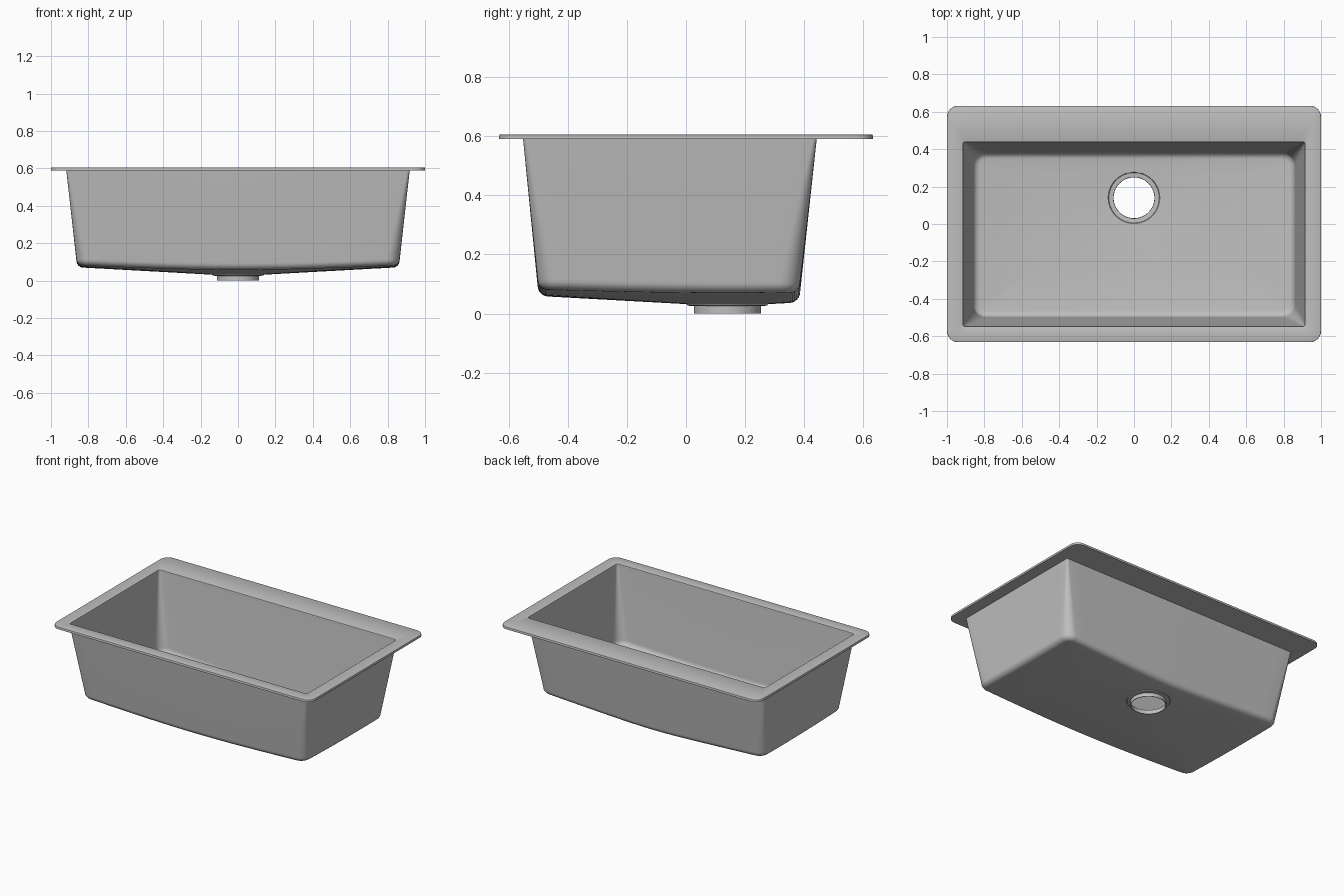
import bpy, bmesh
from math import pi, cos, sin, atan2, hypot

cube = bpy.data.objects.get("Cube")
if cube:
    bpy.data.objects.remove(cube)

# Single grey finish
grey = bpy.data.materials.new("satin_grey")
grey.use_nodes = True
tone = (0.52, 0.52, 0.52, 1)
grey.diffuse_color = tone
grey.node_tree.nodes["Principled BSDF"].inputs["Base Color"].default_value = tone

DRAIN_Y = 0.14
FLOOR_Z = 0.036
DRAIN_R = 0.138
RIM_TOP, RIM_LOW = 0.606, 0.59
SHEET = 0.004


def rounded_rect(half_x, y0, y1, r, edge=20, arc=8):
    """Outline with evenly divided sides, so that every ring has equal point counts."""
    pts = []
    corners = [(half_x - r, y1 - r), (-half_x + r, y1 - r),
               (-half_x + r, y0 + r), (half_x - r, y0 + r)]
    for i, (cx, cy) in enumerate(corners):
        for k in range(arc + 1):
            a = (i + k / arc) * pi / 2
            pts.append((cx + r * cos(a), cy + r * sin(a)))
        nx, ny = corners[(i + 1) % 4]
        a = (i + 1) * pi / 2
        sx, sy = pts[-1]
        ex, ey = nx + r * cos(a), ny + r * sin(a)
        for k in range(1, edge):
            pts.append((sx + (ex - sx) * k / edge, sy + (ey - sy) * k / edge))
    return pts


def level(outline, z):
    return [(x, y, z) for x, y in outline]


def cone_z(x, y):
    """Floor height, falling evenly to the drain."""
    return FLOOR_Z + 0.055 * (hypot(x, y - DRAIN_Y) - DRAIN_R)


def loft(name, rings):
    """Join the rings in a closed loop and shade the result."""
    bm = bmesh.new()
    loops = [[bm.verts.new(p) for p in ring] for ring in rings]
    n = len(loops[0])
    for a, b in zip(loops, loops[1:] + loops[:1]):
        for i in range(n):
            j = (i + 1) % n
            bm.faces.new((a[i], a[j], b[j], b[i]))
    bmesh.ops.recalc_face_normals(bm, faces=bm.faces)
    mesh = bpy.data.meshes.new(name)
    bm.to_mesh(mesh)
    bm.free()
    mesh.materials.append(grey)
    obj = bpy.data.objects.new(name, mesh)
    bpy.context.collection.objects.link(obj)
    bpy.ops.object.select_all(action='DESELECT')
    obj.select_set(True)
    bpy.context.view_layer.objects.active = obj
    bpy.ops.object.shade_smooth_by_angle(angle=0.5)
    return obj


def basin_skin(grow):
    """One side of the basin sheet, from the opening down to the drain seat."""
    rings = [level(rounded_rect(0.914 + grow, -0.547 - grow, 0.438 + grow, 0.012), RIM_LOW)]
    fillet, steps = 0.035, 6
    for k in range(steps + 1):
        a = k / steps * pi / 2
        inset = fillet * (1 - cos(a)) - grow
        lift = fillet * (1 - sin(a)) - grow
        outline = rounded_rect(0.86 - inset, -0.498 + inset, 0.382 - inset, 0.065 - inset)
        rings.append([(x, y, cone_z(x, y) + lift) for x, y in outline])
    # Floor runs radially to the drain seat
    angles = [atan2(y - DRAIN_Y, x) for x, y, z in rings[-1]]
    far = rings[-1]
    for t in (0.5, 1):
        ring = []
        for a, (x, y, z) in zip(angles, far):
            d = hypot(x, y - DRAIN_Y)
            d += (DRAIN_R - d) * t
            px, py = d * cos(a), DRAIN_Y + d * sin(a)
            ring.append((px, py, cone_z(px, py) - grow))
        rings.append(ring)
    return rings


# Basin: inner and outer skins
loft("basin", basin_skin(0) + basin_skin(SHEET)[::-1])

# Rim: flat plate with softened edges around the opening
opening = (0.914, -0.547, 0.438, 0.012)


def rim_ring(outer, offset, z):
    if outer:
        return level(rounded_rect(1 - offset, -0.632 + offset, 0.632 - offset, 0.06 - offset), z)
    hx, y0, y1, r = opening
    return level(rounded_rect(hx + offset, y0 - offset, y1 + offset, r + offset), z)


soft = 0.004
loft("rim", [
    rim_ring(False, 0, RIM_LOW),
    rim_ring(False, 0, RIM_TOP - soft),
    rim_ring(False, soft * 0.3, RIM_TOP - soft * 0.3),
    rim_ring(False, soft, RIM_TOP),
    rim_ring(True, soft, RIM_TOP),
    rim_ring(True, soft * 0.3, RIM_TOP - soft * 0.3),
    rim_ring(True, 0, RIM_TOP - soft),
    rim_ring(True, 0, RIM_LOW),
])

# Drain: stepped seat and short outlet, turned around its axis
profile = [(DRAIN_R, FLOOR_Z), (0.134, 0.031), (0.11, 0.029), (0.109, 0),
           (0.113, 0), (0.113, 0.025), (0.134, 0.027), (DRAIN_R, 0.032)]
loft("drain_outlet", [
    [(r * cos(k * pi / 48), DRAIN_Y + r * sin(k * pi / 48), z) for k in range(96)]
    for r, z in profile])
